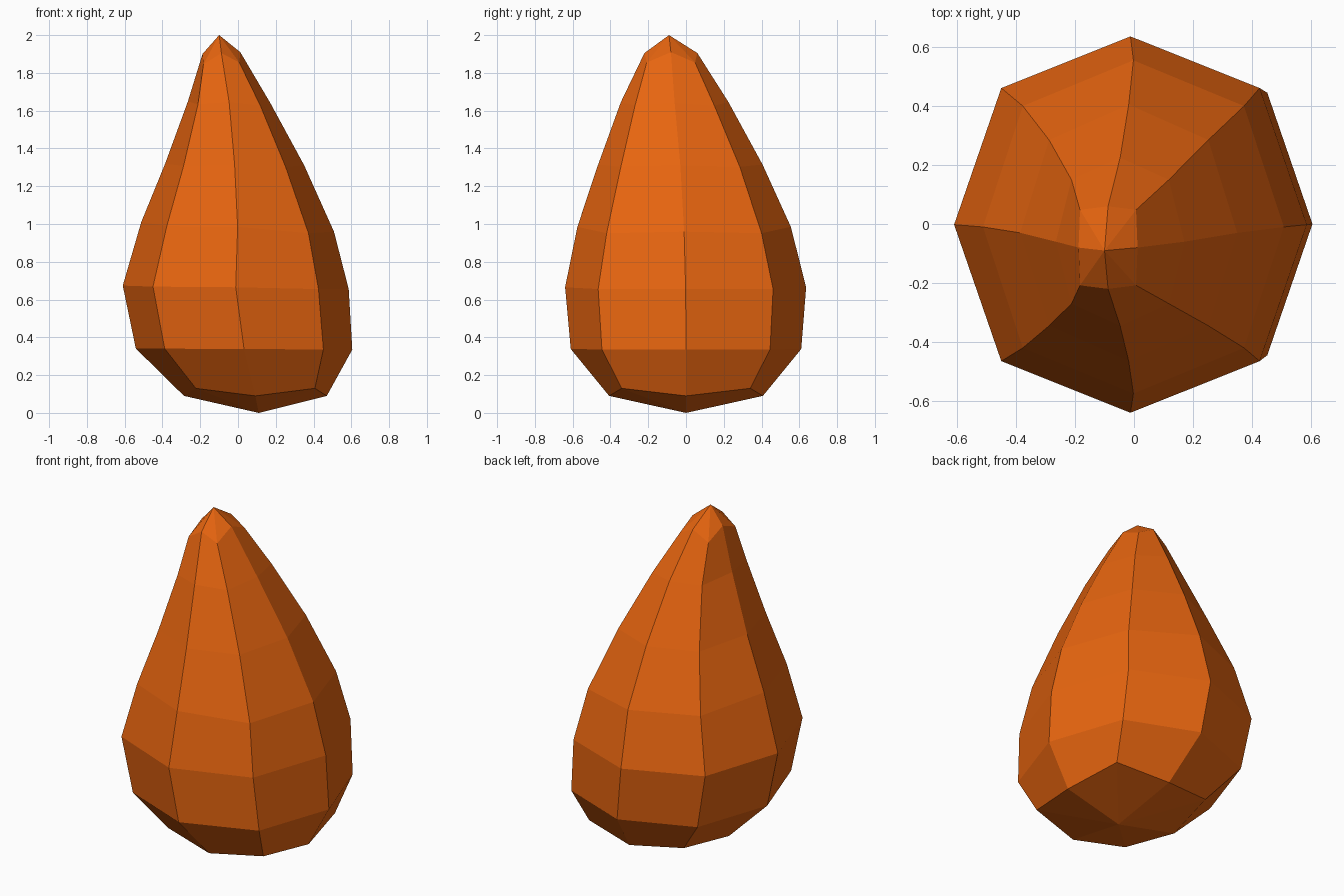
import bpy
import bmesh

if "Cube" in bpy.data.objects:
    bpy.data.objects.remove(bpy.data.objects["Cube"])

# Rings from top to bottom:
# centre x, centre y, half width x, half depth y, diagonal x, diagonal y,
# height of axis corners, height of diagonal corners, tilt along x
RINGS = [
    (-0.088, -0.080, 0.100, 0.140, 0.095, 0.128, 1.905, 1.850, 0.05),
    (-0.047, -0.060, 0.218, 0.285, 0.165, 0.210, 1.645, 1.630, -0.02),
    (-0.018, -0.030, 0.368, 0.435, 0.270, 0.315, 1.315, 1.305, -0.01),
    (-0.002, -0.010, 0.510, 0.565, 0.375, 0.410, 0.985, 0.970, -0.05),
    (-0.012, -0.002, 0.598, 0.638, 0.438, 0.463, 0.665, 0.662, -0.015),
    (0.032, 0.000, 0.573, 0.610, 0.420, 0.445, 0.338, 0.338, -0.005),
    (0.092, 0.000, 0.378, 0.407, 0.315, 0.340, 0.090, 0.130, 0.0),
]
# Eight corners of each ring, counter-clockwise from +x
CORNERS = [(1, 0), (1, 1), (0, 1), (-1, 1), (-1, 0), (-1, -1), (0, -1), (1, -1)]


def add_ring(bm, cx, cy, rx, ry, dx, dy, z_axis, z_diag, tilt):
    verts = []
    for i, j in CORNERS:
        diagonal = i and j
        x = i * (dx if diagonal else rx)
        y = j * (dy if diagonal else ry)
        z = (z_diag if diagonal else z_axis) + tilt * x
        verts.append(bm.verts.new((cx + x, cy + y, z)))
    return verts


# Leaning faceted teardrop body
bm = bmesh.new()
rings = [add_ring(bm, *row) for row in RINGS]
tip = bm.verts.new((-0.10, -0.09, 2.0))
base = bm.verts.new((0.11, 0.0, 0.0))
for k in range(8):
    n = (k + 1) % 8
    bm.faces.new((tip, rings[0][k], rings[0][n]))
    for upper, lower in zip(rings, rings[1:]):
        bm.faces.new((upper[k], lower[k], lower[n], upper[n]))
    bm.faces.new((base, rings[-1][n], rings[-1][k]))
bmesh.ops.recalc_face_normals(bm, faces=bm.faces)

mesh = bpy.data.meshes.new("teardrop_body")
bm.to_mesh(mesh)
bm.free()
body = bpy.data.objects.new("teardrop_body", mesh)
bpy.context.collection.objects.link(body)

# Orange colour
orange = bpy.data.materials.new("orange")
orange.diffuse_color = (0.8, 0.13, 0.005, 1.0)
orange.use_nodes = True
orange.node_tree.nodes["Principled BSDF"].inputs["Base Color"].default_value = orange.diffuse_color
mesh.materials.append(orange)
